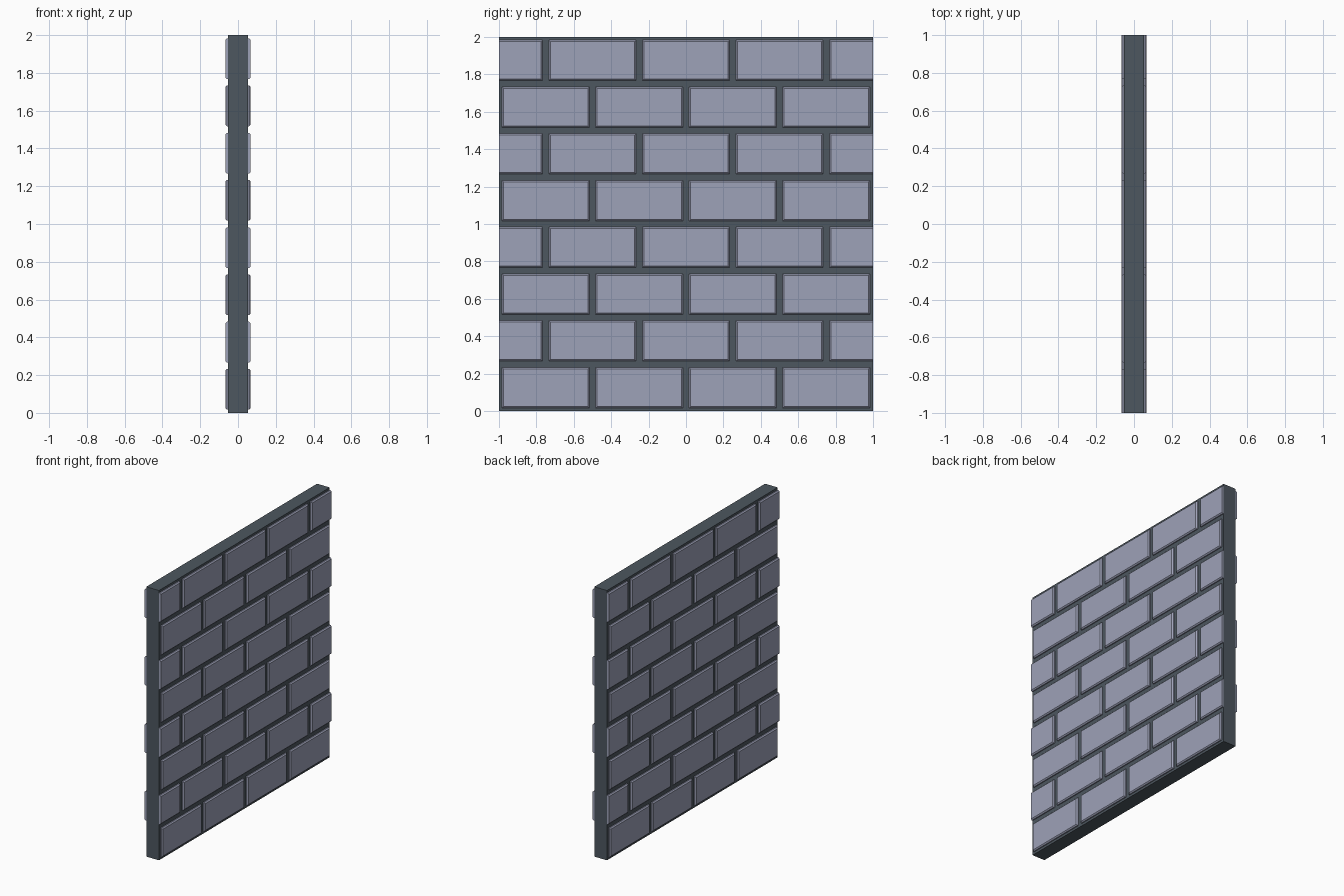
import bpy, bmesh

if "Cube" in bpy.data.objects:
    bpy.data.objects.remove(bpy.data.objects["Cube"])

CORE = 0.052      # half thickness of the mortar slab
FACE = 0.067      # outermost brick surface
BEVEL = 0.008     # chamfer around each brick
PITCH_Z, PITCH_Y = 0.25, 0.5
GAP = 0.0345      # mortar joint width


def material(name, color):
    m = bpy.data.materials.new(name)
    m.diffuse_color = (*color, 1)
    m.use_nodes = True
    m.node_tree.nodes["Principled BSDF"].inputs["Base Color"].default_value = m.diffuse_color
    return m


def finish(name, bm, mat):
    bmesh.ops.recalc_face_normals(bm, faces=bm.faces)
    me = bpy.data.meshes.new(name)
    bm.to_mesh(me)
    bm.free()
    me.materials.append(mat)
    ob = bpy.data.objects.new(name, me)
    bpy.context.collection.objects.link(ob)
    return ob


def add_brick(bm, side, y0, y1, z0, z1):
    """Chamfered brick on one wall face; ends at the wall edge are cut flat."""
    b0 = 0 if y0 <= -1 else BEVEL
    b1 = 0 if y1 >= 1 else BEVEL
    rings = []
    for x, k in ((CORE, 0), (FACE - BEVEL, 0), (FACE, 1)):
        a, b = y0 + b0 * k, y1 - b1 * k
        c, d = z0 + BEVEL * k, z1 - BEVEL * k
        rings.append([bm.verts.new((side * x, y, z))
                      for y, z in ((a, c), (b, c), (b, d), (a, d))])
    for lo, hi in zip(rings, rings[1:]):
        for i in range(4):
            j = (i + 1) % 4
            bm.faces.new((lo[i], lo[j], hi[j], hi[i]))
    bm.faces.new(rings[0][::-1])
    bm.faces.new(rings[-1])


brick_mat = material("grey_lilac_brick", (0.34, 0.36, 0.48))
mortar_mat = material("dark_slate_mortar", (0.075, 0.095, 0.115))

# Mortar slab
bm = bmesh.new()
bmesh.ops.create_cube(bm, size=1)
for v in bm.verts:
    v.co = (v.co.x * 2 * CORE, v.co.y * 2, v.co.z * 2 + 1)
finish("mortar_core", bm, mortar_mat)

# Staggered brick courses on both sides
for side, name in ((1, "right_bricks"), (-1, "left_bricks")):
    bm = bmesh.new()
    for row in range(8):
        z0 = row * PITCH_Z + GAP / 2
        z1 = z0 + PITCH_Z - GAP
        shift = PITCH_Y / 2 if row % 2 else 0
        for col in range(5 if row % 2 else 4):
            y0 = -1 - shift + col * PITCH_Y + GAP / 2
            y1 = y0 + PITCH_Y - GAP
            add_brick(bm, side, max(y0, -1), min(y1, 1), z0, z1)
    finish(name, bm, brick_mat)
